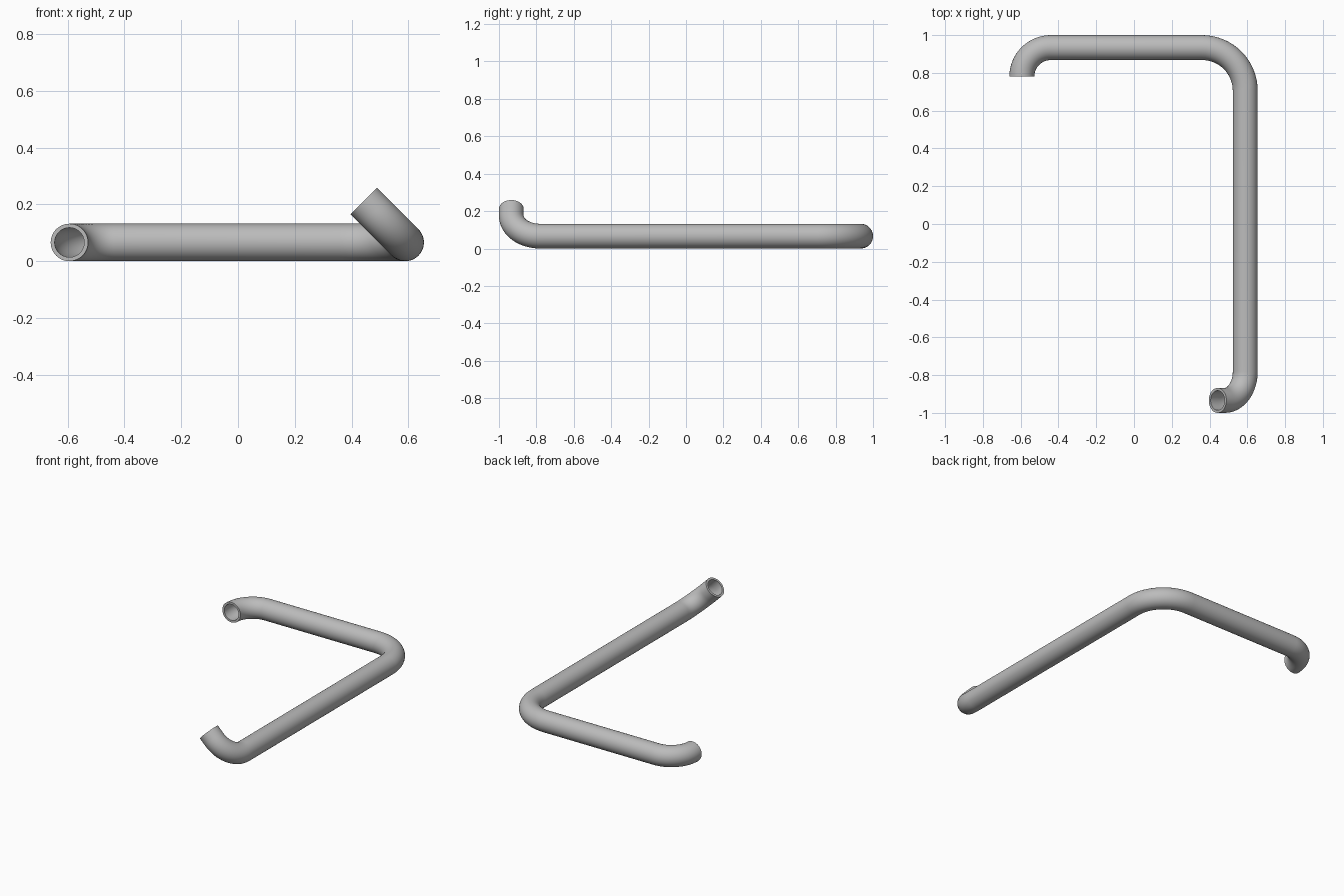
import bpy, bmesh, math
from mathutils import Vector

cube = bpy.data.objects.get("Cube")
if cube:
    bpy.data.objects.remove(cube, do_unlink=True)

OUTER, INNER, SIDES, STEPS = 0.066, 0.052, 48, 16

# Brushed grey metal
metal = bpy.data.materials.new("grey_metal")
metal.use_nodes = True
grey = (0.5, 0.5, 0.5, 1)
metal.diffuse_color = grey
metal.node_tree.nodes["Principled BSDF"].inputs["Base Color"].default_value = grey


def arc(corner, before, after, radius):
    """Points of a right-angled bend at a corner, entered along before and left along after."""
    centre = corner + (after - before) * radius
    for i in range(STEPS + 1):
        a = math.pi / 2 * i / STEPS
        yield centre + radius * (before * math.sin(a) - after * math.cos(a))


# Centre line: short hook, back run, long side run, hook tilted up and inward
back, front = Vector((0, 1, 0)), Vector((0, -1, 0))
left, tilt = Vector((1, 0, 0)), Vector((-1, 0, 1)).normalized()
front_corner = Vector((0.589, -0.934, OUTER))
path = [*arc(Vector((-0.594, 0.934, OUTER)), back, left, 0.154),
        *arc(Vector((0.589, 0.934, OUTER)), left, front, 0.229),
        *arc(front_corner, front, tilt, 0.154),
        front_corner + tilt * 0.207]

# Sweep the outer and inner walls along the centre line
bm = bmesh.new()
walls = {OUTER: [], INNER: []}
normal, previous = Vector((0, 0, 1)), back.copy()
for i, p in enumerate(path):
    ahead = (path[min(i + 1, len(path) - 1)] - p).normalized()
    behind = (p - path[max(i - 1, 0)]).normalized()
    tangent = (ahead + behind).normalized()
    if i == 0:
        tangent = back.copy()
    elif i == len(path) - 1:
        tangent = tilt.copy()
    normal = previous.rotation_difference(tangent) @ normal
    side = tangent.cross(normal)
    for radius, rings in walls.items():
        angles = [2 * math.pi * k / SIDES for k in range(SIDES)]
        rings.append([bm.verts.new(p + radius * (normal * math.cos(a) + side * math.sin(a)))
                      for a in angles])
    previous = tangent


def bridge(a, b):
    for k in range(SIDES):
        n = (k + 1) % SIDES
        bm.faces.new((a[k], a[n], b[n], b[k]))


for rings in walls.values():
    for a, b in zip(rings, rings[1:]):
        bridge(a, b)
# Flat rims closing the wall at both open ends
for end in (0, -1):
    bridge(walls[OUTER][end], walls[INNER][end])
bmesh.ops.recalc_face_normals(bm, faces=bm.faces)

mesh = bpy.data.meshes.new("bent_pipe")
bm.to_mesh(mesh)
bm.free()
mesh.materials.append(metal)
pipe = bpy.data.objects.new("bent_pipe", mesh)
bpy.context.collection.objects.link(pipe)
bpy.ops.object.select_all(action="DESELECT")
pipe.select_set(True)
bpy.context.view_layer.objects.active = pipe
bpy.ops.object.shade_smooth_by_angle(angle=math.radians(35))
